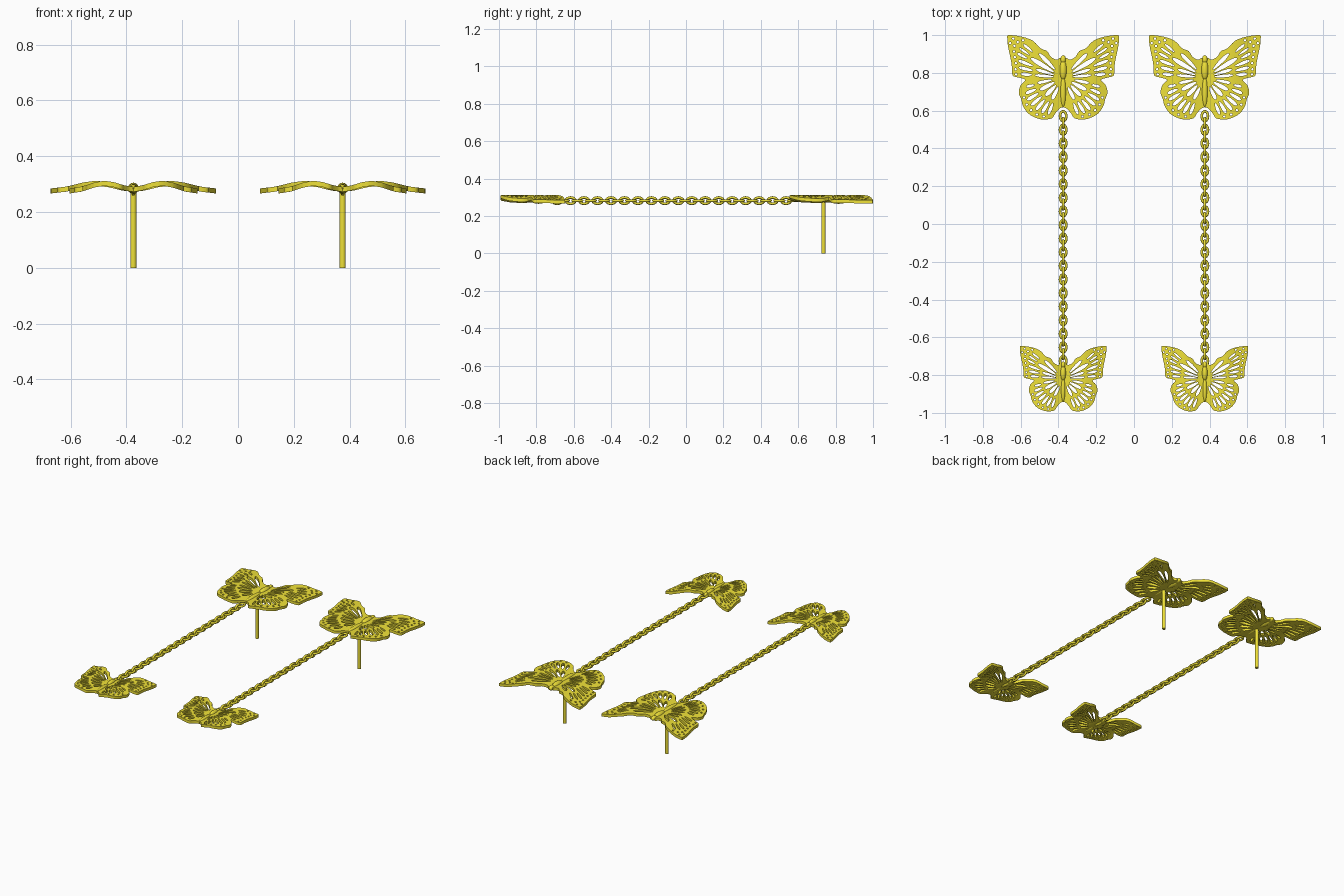
import bpy, bmesh
from math import sin, cos, pi, radians
from mathutils import Vector

if "Cube" in bpy.data.objects:
    bpy.data.objects.remove(bpy.data.objects["Cube"])

gold = bpy.data.materials.new("gold")
gold.diffuse_color = (0.86, 0.75, 0.04, 1)
gold.use_nodes = True
gold.node_tree.nodes["Principled BSDF"].inputs["Base Color"].default_value = gold.diffuse_color
Z = 0.285

# Right half of the wing outline, relative to the butterfly centre
OUTLINE = [(0, .09), (.015, .105), (.035, .095), (.065, .11), (.085, .14), (.12, .155), (.16, .195),
           (.22, .217), (.288, .225), (.296, .21), (.291, .16), (.278, .1), (.272, .06), (.268, .012),
           (.235, 0), (.2, -.012), (.225, -.04), (.235, -.08), (.222, -.115), (.213, -.15),
           (.185, -.19), (.14, -.215), (.1, -.222), (.06, -.215), (.042, -.19), (.02, -.165), (0, -.155)]
# Cut-out cells: angle, inner radius, outer radius, width
CELLS = [(45, .06, .18, .022), (31, .055, .2, .026), (17, .05, .15, .018), (5, .05, .15, .016),
         (5, .165, .225, .018), (13, .165, .24, .018), (21, .17, .255, .018), (28, .215, .275, .015),
         (34, .215, .28, .013), (40, .21, .275, .014),
         (-12, .06, .14, .017), (-28, .05, .14, .024), (-46, .055, .135, .024), (-63, .055, .13, .021),
         (-14, .155, .2, .016), (-23, .155, .215, .019), (-32, .155, .225, .02), (-41, .15, .225, .02),
         (-50, .15, .225, .02), (-59, .147, .22, .02), (-68, .145, .21, .018)]
# Round holes along the margin: angle, radius from the centre
DOTS = [(4, .25), (10, .256), (17, .262), (23, .278), (28, .295), (33, .308), (38, .305), (38, .335),
        (33, .335), (43, .29), (-27, .233), (-36.5, .24), (-45.5, .242), (-54.5, .24), (-63.5, .23)]


def finish(name, bm, angle=40):
    me = bpy.data.meshes.new(name)
    bm.to_mesh(me)
    bm.free()
    ob = bpy.data.objects.new(name, me)
    bpy.context.collection.objects.link(ob)
    me.materials.append(gold)
    bpy.ops.object.select_all(action='DESELECT')
    ob.select_set(True)
    bpy.context.view_layer.objects.active = ob
    bpy.ops.object.shade_smooth_by_angle(angle=radians(angle))
    return ob


def add_loop(curve, pts):
    sp = curve.splines.new('POLY')
    sp.points.add(len(pts) - 1)
    for p, (x, y) in zip(sp.points, pts):
        p.co = (x, y, 0, 1)
    sp.use_cyclic_u = True


def rounded(pts):
    # Catmull-Rom smoothing of an open outline
    v = [Vector(p) for p in pts]
    out = []
    for i in range(len(v) - 1):
        a, b, c, d = v[max(i - 1, 0)], v[i], v[i + 1], v[min(i + 2, len(v) - 1)]
        for k in range(3):
            t = k / 3
            out.append(.5 * (2 * b + (c - a) * t + (2*a - 5*b + 4*c - d) * t*t + (3*b - a - 3*c + d) * t**3))
    return out + [v[-1]]


def wing_height(x):
    # Gentle arch across each wing
    keys = [(0, -.004), (.04, .001), (.09, .013), (.135, .018), (.18, .012), (.24, -.003), (.3, -.01)]
    x = abs(x)
    for (x0, z0), (x1, z1) in zip(keys, keys[1:]):
        if x <= x1:
            return z0 + (z1 - z0) * (x - x0) / (x1 - x0)
    return keys[-1][1]


def wings(name, cx, cy, s):
    cu = bpy.data.curves.new("wing_profile", 'CURVE')
    cu.dimensions, cu.fill_mode, cu.extrude = '2D', 'BOTH', .009
    add_loop(cu, rounded(OUTLINE))
    for a, r0, r1, w in CELLS:
        a, pts = radians(a), []
        for k in range(14):
            t = 2 * pi * k / 14
            u = .5 - .5 * cos(t)
            r, o = r0 + (r1 - r0) * u, .5 * w * sin(t) * (.65 + .5 * u)
            pts.append((r * cos(a) - o * sin(a), r * sin(a) + o * cos(a)))
        add_loop(cu, pts)
    for a, r in DOTS:
        c = r * Vector((cos(radians(a)), sin(radians(a))))
        add_loop(cu, [(c.x + .0065 * cos(k * pi / 4), c.y + .0065 * sin(k * pi / 4)) for k in range(8)])
    tmp = bpy.data.objects.new("wing_profile", cu)
    bpy.context.collection.objects.link(tmp)
    bpy.context.view_layer.update()
    me = bpy.data.meshes.new_from_object(tmp.evaluated_get(bpy.context.evaluated_depsgraph_get()))
    bpy.data.objects.remove(tmp)
    bm = bmesh.new()
    bm.from_mesh(me)
    bmesh.ops.remove_doubles(bm, verts=bm.verts, dist=1e-5)
    # Slice across so the wing can bend, then mirror
    for k in range(1, 14):
        bmesh.ops.bisect_plane(bm, geom=bm.verts[:] + bm.edges[:] + bm.faces[:],
                               plane_co=(k * .0225, 0, 0), plane_no=(1, 0, 0))
    bmesh.ops.mirror(bm, geom=bm.verts[:] + bm.edges[:] + bm.faces[:], axis='X', merge_dist=1e-5)
    bmesh.ops.recalc_face_normals(bm, faces=bm.faces)
    for v in bm.verts:
        v.co = (cx + v.co.x * s, cy + v.co.y * s, Z + wing_height(v.co.x) + v.co.z)
    finish(name, bm)


def body(name, cx, cy, s):
    # Head, thorax and tapering abdomen
    bm = bmesh.new()
    for y, ry, rx in [(.095, .024, .015), (.04, .055, .02), (-.075, .085, .016)]:
        g = bmesh.ops.create_uvsphere(bm, u_segments=14, v_segments=10, radius=1)
        for v in g['verts']:
            v.co = (cx + s * v.co.x * rx, cy + s * (y + v.co.y * ry), Z + v.co.z * rx)
    finish(name, bm, 60)


def chain(name, cx, y0, count):
    bm = bmesh.new()
    n, m, r = 20, 8, .0072
    for i in range(count):
        rings = []
        for k in range(n):
            t = 2 * pi * k / n
            ring = []
            for j in range(m):
                q = 2 * pi * j / m
                a = (.0165 + r * cos(q)) * cos(t)
                b = (.0255 + r * cos(q)) * sin(t)
                c = r * sin(q)
                x, z = (a, c) if i % 2 == 0 else (c, a)
                ring.append(bm.verts.new((cx + x, y0 - .036 * i + b, Z - .003 + z)))
            rings.append(ring)
        for k in range(n):
            A, B = rings[k], rings[(k + 1) % n]
            for j in range(m):
                bm.faces.new((A[j], B[j], B[(j + 1) % m], A[(j + 1) % m]))
    bmesh.ops.recalc_face_normals(bm, faces=bm.faces)
    finish(name, bm, 60)


def post(name, cx):
    bm = bmesh.new()
    bmesh.ops.create_cone(bm, cap_ends=True, segments=16, radius1=.011, radius2=.011, depth=Z)
    bmesh.ops.translate(bm, verts=bm.verts, vec=(cx, .735, Z / 2))
    finish(name, bm)


for side, cx in (("left", -.375), ("right", .375)):
    for size, cy, s in (("large", .775, 1), ("small", -.82, .775)):
        wings(f"{size}_wings_{side}", cx, cy, s)
        body(f"{size}_body_{side}", cx, cy, s)
    chain(f"chain_{side}", cx, .571, 37)
    post(f"ear_post_{side}", cx)
